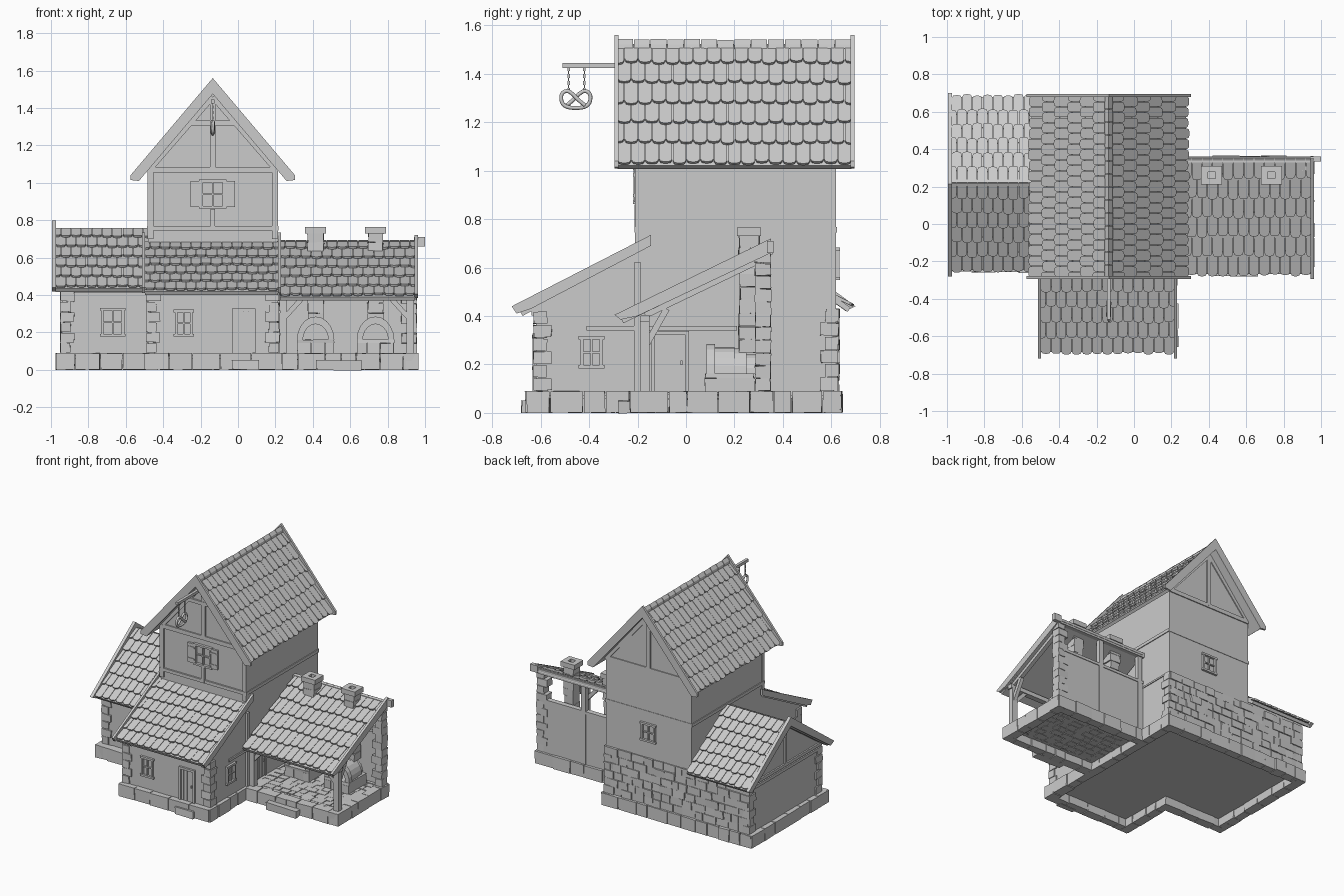
import bpy, bmesh, math, random
from mathutils import Matrix, Vector

random.seed(4)
cube = bpy.data.objects.get("Cube")
if cube:
    bpy.data.objects.remove(cube, do_unlink=True)

GREY = (0.6, 0.6, 0.6, 1)
mat = bpy.data.materials.new("plain_grey")
mat.use_nodes = True
mat.diffuse_color = GREY
mat.node_tree.nodes["Principled BSDF"].inputs["Base Color"].default_value = GREY


def finish(name, bm):
    bmesh.ops.recalc_face_normals(bm, faces=bm.faces)
    me = bpy.data.meshes.new(name)
    bm.to_mesh(me)
    bm.free()
    me.materials.append(mat)
    ob = bpy.data.objects.new(name, me)
    bpy.context.collection.objects.link(ob)


def box(bm, lo, hi, M=Matrix(), jitter=0):
    lo, hi = Vector(lo), Vector(hi)
    m = M @ Matrix.Translation((lo + hi) / 2) @ Matrix.Diagonal((hi - lo).to_4d())
    verts = bmesh.ops.create_cube(bm, size=1, matrix=m)["verts"]
    for v in verts:
        v.co += Vector(random.uniform(-jitter, jitter) for _ in range(3))


def solid(bm, lower, upper):
    a = [bm.verts.new(p) for p in lower]
    b = [bm.verts.new(p) for p in upper]
    bm.faces.new(a)
    bm.faces.new(b[::-1])
    for i in range(len(a)):
        j = (i + 1) % len(a)
        bm.faces.new((a[i], b[i], b[j], a[j]))


def prism_x(bm, pts, x0, x1):
    solid(bm, [(x0, y, z) for y, z in pts], [(x1, y, z) for y, z in pts])


def prism_y(bm, pts, y0, y1):
    solid(bm, [(x, y0, z) for x, z in pts], [(x, y1, z) for x, z in pts])


def beam(bm, p, q, w):
    p, q = Vector(p), Vector(q)
    d = q - p
    M = Matrix.Translation(p) @ d.to_track_quat('Z', 'Y').to_matrix().to_4x4()
    box(bm, (-w / 2, -w / 2, 0), (w / 2, w / 2, d.length), M)


def stones(bm, p, q, z0, z1, rows, depth, size):
    # courses of random-length stones centred on the line p-q
    p, q = Vector((*p, 0)), Vector((*q, 0))
    d = q - p
    M = Matrix.Translation(p) @ Matrix.Rotation(math.atan2(d.y, d.x), 4, 'Z')
    h = (z1 - z0) / rows
    for r in range(rows):
        s = 0
        while s < d.length - 0.001:
            e = s + size * random.uniform(0.6, 1.3)
            if d.length - e < size * 0.5:
                e = d.length
            k = depth / 2 + random.uniform(-0.004, 0.004)
            box(bm, (s + 0.002, -k, z0 + r * h + 0.001), (e - 0.002, k, z0 + (r + 1) * h - 0.001), M, 0.002)
            s = e


def quoin(bm, x, y, z0, z1, sx, sy):
    # alternating corner stones, sx / sy point into the building
    n = round((z1 - z0) / 0.055)
    for i in range(n):
        a, b = (0.065, 0.045) if i % 2 else (0.045, 0.065)
        xs, ys = sorted((x - sx * 0.01, x + sx * a)), sorted((y - sy * 0.01, y + sy * b))
        h = (z1 - z0) / n
        box(bm, (xs[0], ys[0], z0 + i * h + 0.002), (xs[1], ys[1], z0 + (i + 1) * h - 0.002), jitter=0.003)


OUTLINE = [(-.5, .16), (-.38, .04), (-.1, 0), (.1, 0), (.38, .04), (.5, .16), (.5, 1.2), (-.5, 1.2)]


def tile_roof(name, eave, along, up, rows, cols):
    bm = bmesh.new()
    eave, along, up = Vector(eave), Vector(along), Vector(up)
    n = along.cross(up).normalized()
    if n.z < 0:
        n.negate()
    quad = [eave, eave + along, eave + along + up, eave + up]
    solid(bm, [p - n * 0.022 for p in quad], quad)
    for r in range(rows):
        odd = r % 2
        for c in range(cols + odd):
            slip = random.uniform(-0.06, 0.06)
            lower, upper = [], []
            for a, b in OUTLINE:
                u = min(max((c + 0.5 - odd * 0.5 + a * 0.95) / cols, 0), 1)
                v = min((r + b + slip) / rows, 1)
                p = eave + along * u + up * v
                lift = 0.004 + 0.015 * (1 - b / 1.2)
                lower.append(p + n * (lift - 0.012))
                upper.append(p + n * lift)
            solid(bm, lower, upper)
    finish(name, bm)


def placed(pos, turn):
    return Matrix.Translation(pos) @ Matrix.Rotation(math.radians(turn), 4, 'Z')


def window(name, pos, turn, w, h, shutter=0):
    bm, M = bmesh.new(), placed(pos, turn)
    t = 0.014
    for s in (-1, 1):
        box(bm, (s * w / 2 - t / 2, -0.014, -h / 2), (s * w / 2 + t / 2, 0.005, h / 2), M)
        box(bm, (-w / 2 - t, -0.016, s * h / 2 - t / 2), (w / 2 + t, 0.005, s * h / 2 + t / 2), M)
        if shutter:
            x = s * (w / 2 + shutter / 2 + 0.004)
            box(bm, (x - shutter / 2, -0.012, -h / 2), (x + shutter / 2, 0.002, h / 2), M)
            for k in (-0.3, 0.3):
                box(bm, (x - shutter / 2, -0.016, k * h - 0.006), (x + shutter / 2, 0, k * h + 0.006), M)
    box(bm, (-0.004, -0.01, -h / 2), (0.004, 0.005, h / 2), M)
    box(bm, (-w / 2, -0.01, -0.004), (w / 2, 0.005, 0.004), M)
    finish(name, bm)


def door(name, pos, turn, w, h):
    bm, M = bmesh.new(), placed(pos, turn)
    for s in (-1, 1):
        box(bm, (s * w / 2 - 0.008, -0.014, 0), (s * w / 2 + 0.008, 0.005, h), M)
    box(bm, (-w / 2 - 0.008, -0.014, h - 0.008), (w / 2 + 0.008, 0.005, h + 0.008), M)
    for i in range(4):
        a = -w / 2 + i * w / 4
        box(bm, (a + 0.001, -0.006, 0), (a + w / 4 - 0.001, 0.003, h), M)
    box(bm, (w * 0.3, -0.014, h * 0.45), (w * 0.36, 0, h * 0.53), M)
    finish(name, bm)


CX, L, R, F, B = -0.135, -0.48, 0.21, -0.2, 0.62   # tower centre and walls

# stone plinth, floors and steps
bm = bmesh.new()
rim = [(-.94, -.225), (-.465, -.225), (-.465, -.63), (.2, -.63), (.2, -.2), (.93, -.2),
       (.93, .33), (.2, .33), (.2, .61), (-.94, .61)]
for p, q in zip(rim, rim[1:] + rim[:1]):
    d = (Vector(q) - Vector(p)).normalized() * 0.03
    stones(bm, Vector(p) - d, Vector(q) + d, 0, 0.09, 1, 0.065, 0.13)
stones(bm, (.2, -.2), (.2, .33), 0, .085, 1, .06, .13)
box(bm, (-0.03, -0.68, 0), (0.11, -0.64, 0.05), jitter=0.004)
box(bm, (0.42, -0.28, 0), (0.66, -0.22, 0.05), jitter=0.004)
finish("plinth", bm)
bm = bmesh.new()
for lo, hi in (((-.94, -.22), (-.47, .61)), ((-.47, -.63), (.2, .61)), ((.2, -.2), (.93, .33))):
    box(bm, (*lo, 0.06), (*hi, 0.078))
finish("floor", bm)
bm = bmesh.new()
for row in range(9):
    y = -0.165 + row * 0.055
    stones(bm, (0.23, y), (0.91, y), 0.055, 0.086, 1, 0.052, 0.07)
finish("porch_paving", bm)

# plastered walls
bm = bmesh.new()
prism_y(bm, [(L, .07), (R, .07), (R, 1.07), (CX, 1.48), (L, 1.07)], F, B)
finish("tower_walls", bm)
bm = bmesh.new()
prism_x(bm, [(-.62, .07), (F, .07), (F, .66), (-.62, .43)], L, R)
finish("front_room_walls", bm)
bm = bmesh.new()
prism_x(bm, [(F, .07), (B, .07), (B, .45), (.215, .73), (F, .45)], -0.94, L)
finish("side_wing_walls", bm)
bm = bmesh.new()
box(bm, (R, .32, .07), (.94, .345, .47))
finish("porch_back_wall", bm)

# stone facing and corner stones
bm = bmesh.new()
stones(bm, (-.94, B), (R, B), .09, .43, 6, 0.02, 0.085)
finish("back_stone_wall", bm)
bm = bmesh.new()
for x, y, top, sx, sy in ((-.94, F, .42, 1, 1), (-.94, B, .43, 1, -1), (R, B, .43, -1, -1),
                          (L, -.62, .42, 1, 1), (R, -.62, .42, -1, 1)):
    quoin(bm, x, y, .09, top, sx, sy)
for i in range(11):
    a = .875 if i % 2 else .9
    box(bm, (a, .285, .09 + i * .053), (.955, .35, .141 + i * .053), jitter=.003)
finish("corner_stones", bm)

# timber frame
bm = bmesh.new()
box(bm, (L - .006, F - .012, .745), (R + .006, B + .003, .768))
box(bm, (R - .01, F, .42), (R + .006, B, .432))
for x in (L + .012, R - .012):
    beam(bm, (x, F + .005, .70), (x, F + .005, 1.08), .032)
for y in (F + .006, B - .008):
    beam(bm, (L, y, 1.07), (R, y, 1.07), .03)
    beam(bm, (CX, y, 1.07), (CX, y, 1.46), .032)
    for s in (-1, 1):
        beam(bm, (CX + s * .33, y, 1.08), (CX, y, 1.46), .03)
beam(bm, (CX - .12, F, 1.32), (CX + .12, F, 1.32), .025)
beam(bm, (CX, F, .75), (CX, F, .86), .025)
beam(bm, (R, -.41, .35), (R, .21, .35), .018)
beam(bm, (R, F, .09), (R, F, .62), .03)
beam(bm, (L, -.625, .415), (R, -.625, .415), .026)
for y0, y1, z0, z1 in ((F, B, .44, .44), (F, B, .41, .41), (.21, .21, .44, .74)):
    beam(bm, (-.94, y0, z0), (-.94, y1, z1), .022)
beam(bm, (-.94, F, .425), (L, F, .425), .024)
finish("timber_frame", bm)

# open porch timbers
bm = bmesh.new()
box(bm, (R, .328, .655), (.94, .358, .69))
box(bm, (.94, .335, .66), (1.0, .362, .71))
box(bm, (R, .312, .455), (.94, .35, .475))
for x in (.24, .58):
    box(bm, (x - .018, .318, .08), (x + .018, .35, .67))
box(bm, (R, -.19, .375), (.95, -.15, .405))
for x in (.24, .92):
    box(bm, (x - .02, -.19, .08), (x + .02, -.15, .40))
    beam(bm, (x, -.17, .27), (x, -.08, .43), .026)
for x, s in ((.24, 1), (.92, -1)):
    beam(bm, (x, -.17, .27), (x + s * .1, -.17, .38), .026)
beam(bm, (.92, -.17, .405), (.92, .33, .645), .03)
finish("porch_timbers", bm)

# tiled roofs
for s, side in ((-1, "right"), (1, "left")):
    tile_roof("main_roof_" + side, (CX + s * .414, -.283, 1.022), (0, .966, 0), (-s * .414, 0, .498), 6, 17)
tile_roof("front_room_roof", (-.498, -.685, .42), (.712, 0, 0), (0, .495, .262), 6, 13)
tile_roof("porch_roof", (.225, -.268, .39), (.722, 0, 0), (0, .618, .3), 6, 13)
tile_roof("side_wing_roof_front", (-.975, -.245, .435), (.495, 0, 0), (0, .465, .32), 6, 9)
tile_roof("side_wing_roof_back", (-.975, .68, .435), (.495, 0, 0), (0, -.46, .32), 6, 9)
bm = bmesh.new()
for i in range(14):
    y = -.285 + i * .0693
    lift = random.uniform(0, .005)
    prism_y(bm, [(CX - .022, 1.503), (CX, 1.525), (CX + .022, 1.503), (CX + .018, 1.522),
                 (CX, 1.54 + lift), (CX - .018, 1.522)], y, y + .066)
finish("ridge_tiles", bm)

# barge boards
bm = bmesh.new()
for y in (-.295, .68):
    for s in (-1, 1):
        pts = [(0, 1.56), (.44, 1.04), (.44, 1.015), (.395, 1.01), (0, 1.475)]
        prism_y(bm, [(CX + s * a, z) for a, z in pts], y, y + .016)
for x in (-.512, .213):
    prism_x(bm, [(-.72, .44), (-.145, .735), (-.145, .69), (-.64, .43), (-.70, .41)], x, x + .016)
prism_x(bm, [(-.295, .405), (.35, .72), (.35, .66), (-.2, .40), (-.27, .385)], .945, .963)
prism_x(bm, [(-.28, .44), (.215, .80), (.70, .44), (.66, .42), (.215, .735), (-.24, .42)], -.995, -.972)
finish("barge_boards", bm)

# doors and windows
door("front_door", (.03, -.62, .09), 0, .11, .23)
door("porch_door", (R, -.065, .09), 90, .14, .24)
window("front_room_window", (-.29, -.62, .25), 0, .08, .13)
window("front_room_side_window", (R, -.39, .25), 90, .08, .12)
window("side_wing_window", (-.67, F, .255), 0, .11, .14)
window("tower_window", (CX, F - .003, .94), 0, .12, .14, .055)
window("tower_back_window", (CX, B, .615), 180, .10, .12)

# ovens with chimneys
for i, x in enumerate((.415, .735)):
    bm = bmesh.new()
    stones(bm, (x - .1, .18), (x + .1, .18), .08, .145, 1, .2, .08)
    arc = [k * math.pi / 10 for k in range(11)]
    for r0, r1, y0, y1 in ((.068, .1, .085, .12), (.068, .09, .12, .2), (0, .085, .2, .25), (0, .065, .25, .29)):
        ring = [(x + r1 * math.cos(a), .16 + 1.25 * r1 * math.sin(a)) for a in arc]
        if r0:
            ring += [(x + r0 * math.cos(a), .16 + 1.25 * r0 * math.sin(a)) for a in reversed(arc)]
        prism_y(bm, ring, y0, y1)
    box(bm, (x - .1, .08, .143), (x + .1, .28, .162), jitter=.002)
    finish("oven_%d" % (i + 1), bm)
    bm = bmesh.new()
    for k in range(9):
        w = .04 + random.uniform(-.004, .004)
        box(bm, (x - w, .26 - w, .25 + k * .054), (x + w, .26 + w, .303 + k * .054), jitter=.003)
    for a, b in (((-.056, -.05), (.056, -.018)), ((-.056, .018), (.056, .05)),
                 ((-.056, -.018), (-.02, .018)), ((.02, -.018), (.056, .018))):
        box(bm, (x + a[0], .26 + a[1], .73), (x + b[0], .26 + b[1], .765))
    finish("chimney_%d" % (i + 1), bm)

# hanging sign
bm = bmesh.new()
box(bm, (CX - .01, -.51, 1.425), (CX + .01, F, 1.445))
for y in (-.485, -.42):
    for k in range(7):
        w, d = (.005, .002) if k % 2 else (.002, .005)
        box(bm, (CX - w, y - d, 1.325 + k * .0145), (CX + w, y + d, 1.341 + k * .0145))
finish("sign_bracket", bm)
half = [(-.6, -.4), (-.1, 0), (.2, .35), (.6, .6), (1, .3), (.85, -.45)]
path = half + [(0, -.6)] + [(-a, b) for a, b in reversed(half)]
cu = bpy.data.curves.new("twisted_bread_sign", 'CURVE')
cu.dimensions, cu.bevel_depth, cu.bevel_resolution = '3D', 0.008, 2
sp = cu.splines.new('NURBS')
sp.points.add(len(path) - 1)
for i, (a, b) in enumerate(path):
    sp.points[i].co = (CX + (i - 6) * 0.001, -.455 + a * .064, 1.295 + b * .064, 1)
sp.use_endpoint_u, sp.order_u, sp.resolution_u, cu.use_fill_caps = True, 3, 6, True
cu.materials.append(mat)
bpy.context.collection.objects.link(bpy.data.objects.new("twisted_bread_sign", cu))
